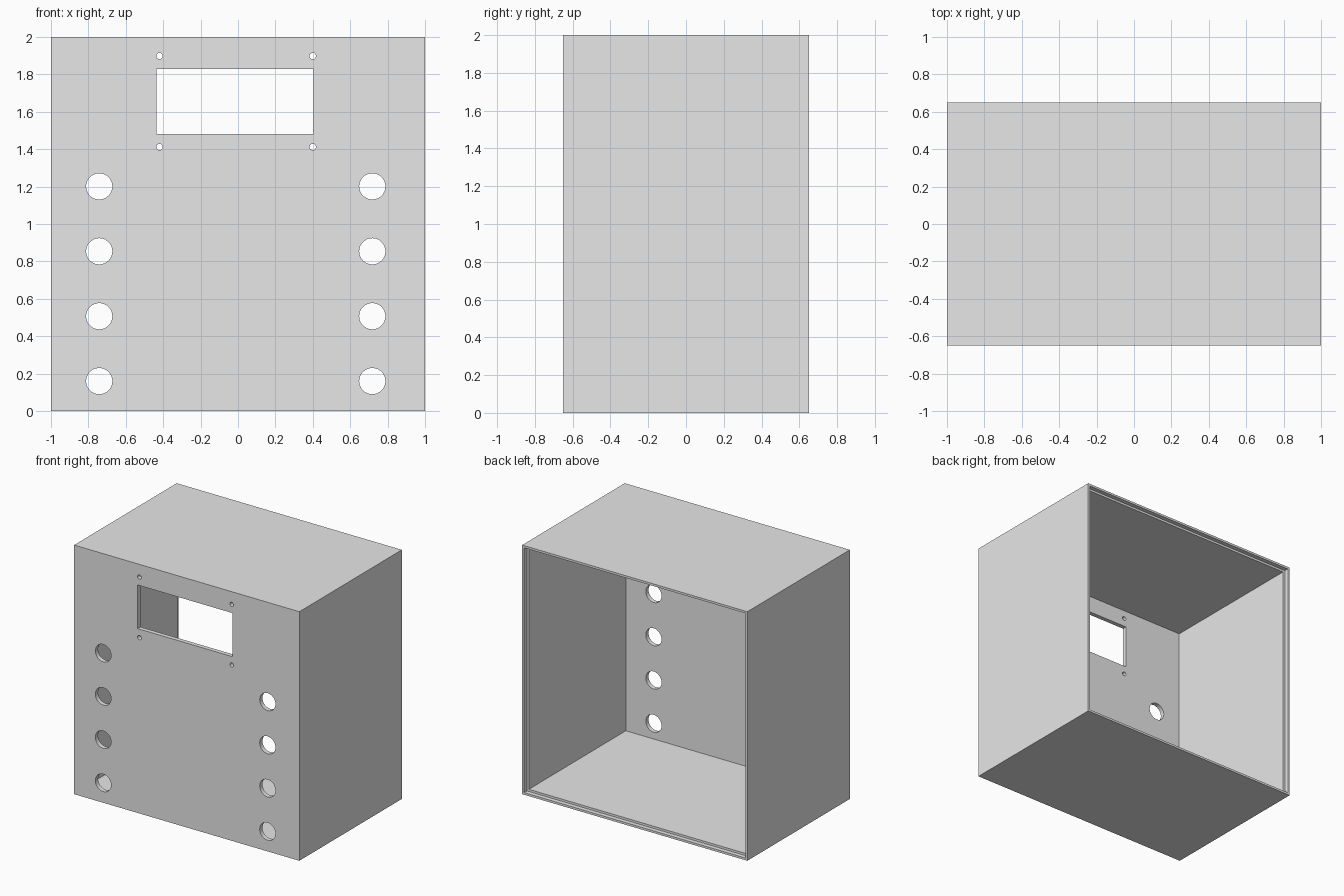
import bpy
import bmesh
import math
from mathutils import Matrix

old = bpy.data.objects.get("Cube")
if old:
    bpy.data.objects.remove(old, do_unlink=True)

W, D, H = 2.0, 1.3, 2.0      # outer size
WALL = 0.035                 # wall thickness
LIP, LIP_DEPTH = 0.0175, 0.035   # recess for the back cover

grey = bpy.data.materials.new("light grey plastic")
grey.use_nodes = True
grey.diffuse_color = (0.8, 0.8, 0.8, 1)
grey.node_tree.nodes["Principled BSDF"].inputs["Base Color"].default_value = (0.8, 0.8, 0.8, 1)


def make_object(name, bm):
    bmesh.ops.recalc_face_normals(bm, faces=bm.faces)
    mesh = bpy.data.meshes.new(name)
    bm.to_mesh(mesh)
    bm.free()
    mesh.materials.append(grey)
    obj = bpy.data.objects.new(name, mesh)
    bpy.context.collection.objects.link(obj)
    return obj


def add_box(bm, x0, x1, y0, y1, z0, z1):
    centre = Matrix.Translation(((x0 + x1) / 2, (y0 + y1) / 2, (z0 + z1) / 2))
    size = Matrix.Diagonal((x1 - x0, y1 - y0, z1 - z0, 1))
    bmesh.ops.create_cube(bm, size=1, matrix=centre @ size)


def add_hole(bm, x, z, radius, sides):
    place = Matrix.Translation((x, -D / 2, z)) @ Matrix.Rotation(math.pi / 2, 4, 'X')
    bmesh.ops.create_cone(bm, cap_ends=True, segments=sides, radius1=radius,
                          radius2=radius, depth=0.2, matrix=place)


# Housing: nested rectangular loops from the outer front round to the inner front
bm = bmesh.new()
loops = []
for inset, y in [(0, -D / 2), (0, D / 2), (LIP, D / 2), (LIP, D / 2 - LIP_DEPTH),
                 (WALL, D / 2 - LIP_DEPTH), (WALL, -D / 2 + WALL)]:
    x = W / 2 - inset
    loops.append([bm.verts.new(p) for p in [(-x, y, inset), (x, y, inset),
                                            (x, y, H - inset), (-x, y, H - inset)]])
for a, b in zip(loops, loops[1:]):
    for i in range(4):
        j = (i + 1) % 4
        bm.faces.new((a[i], a[j], b[j], b[i]))
bm.faces.new(loops[0])
bm.faces.new(loops[-1])
housing = make_object("housing", bm)

# Cutter: display window, its four screw holes and two columns of round holes
bm = bmesh.new()
add_box(bm, -0.437, 0.405, -D / 2 - 0.1, -D / 2 + 0.1, 1.48, 1.83)
for x in (-0.42, 0.40):
    for z in (1.412, 1.898):
        add_hole(bm, x, z, 0.017, 24)
for x in (-0.742, 0.718):
    for row in range(4):
        add_hole(bm, x, 0.16 + 0.347 * row, 0.07, 48)
cutter = make_object("front_panel_cutter", bm)

# Cut the openings and drop the cutter
cut = housing.modifiers.new("openings", 'BOOLEAN')
cut.operation = 'DIFFERENCE'
cut.solver = 'EXACT'
cut.object = cutter
bpy.ops.object.select_all(action='DESELECT')
bpy.context.view_layer.objects.active = housing
housing.select_set(True)
bpy.ops.object.modifier_apply(modifier=cut.name)
bpy.data.objects.remove(cutter, do_unlink=True)
bpy.ops.object.shade_smooth_by_angle(angle=math.radians(30))
